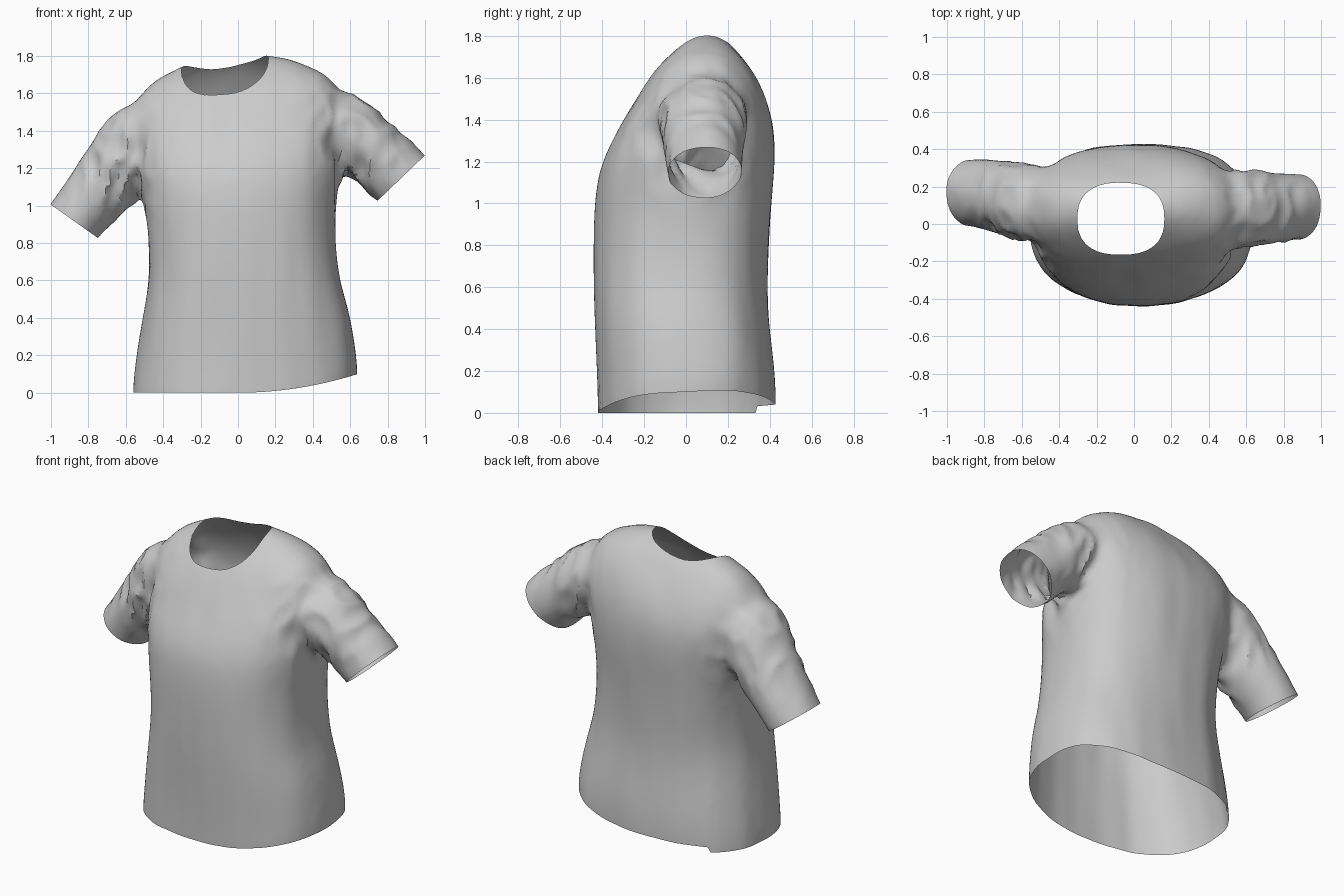
import bpy, bmesh, math
from mathutils import Vector, noise

cube = bpy.data.objects.get("Cube")
if cube:
    bpy.data.objects.remove(cube, do_unlink=True)


def super_point(angle, power=2.5):
    """Point on a rounded-square unit outline."""
    c, s = math.cos(angle), math.sin(angle)
    return (math.copysign(abs(c) ** (2 / power), c),
            math.copysign(abs(s) ** (2 / power), s))


def angles(count):
    return [math.tau * i / count for i in range(count)]


def loft(bm, rings):
    """Closed tube through rings of points."""
    loops = [[bm.verts.new(p) for p in ring] for ring in rings]
    for low, high in zip(loops, loops[1:]):
        n = len(low)
        for i in range(n):
            j = (i + 1) % n
            bm.faces.new((low[i], low[j], high[j], high[i]))
    bm.faces.new(loops[0][::-1])
    bm.faces.new(loops[-1])


def make_object(name, bm):
    bmesh.ops.recalc_face_normals(bm, faces=bm.faces)
    mesh = bpy.data.meshes.new(name)
    bm.to_mesh(mesh)
    bm.free()
    obj = bpy.data.objects.new(name, mesh)
    bpy.context.collection.objects.link(obj)
    return obj


def apply_modifier(obj, kind, **settings):
    mod = obj.modifiers.new(kind.title(), kind)
    for key, value in settings.items():
        setattr(mod, key, value)
    bpy.ops.object.select_all(action='DESELECT')
    bpy.context.view_layer.objects.active = obj
    obj.select_set(True)
    bpy.ops.object.modifier_apply(modifier=mod.name)


def torso_ring(z, x0, x1, y0, y1):
    """Horizontal outline; the shoulders tilt up towards +x."""
    tilt = 0.13 * min(max((z - 1) / 0.4, 0), 1)
    ring = []
    for a in angles(48):
        c, s = super_point(a)
        x = (x0 + x1) / 2 + c * (x1 - x0) / 2
        y = (y0 + y1) / 2 + s * (y1 - y0) / 2
        ring.append((x, y, z + tilt * x))
    return ring


def sleeve_ring(section, axis):
    x, y, z, r, ry = section
    up = Vector((-axis.z, 0, axis.x)) * math.copysign(1, axis.x)
    return [Vector((x, y, z)) + up * r * math.cos(a)
            + Vector((0, ry * math.sin(a), 0)) for a in angles(24)]


# Torso sections: height, x range, y range
TORSO = [
    (-0.20, -0.57, 0.64, -0.42, 0.43), (0.0, -0.565, 0.645, -0.42, 0.43),
    (0.15, -0.55, 0.635, -0.42, 0.425), (0.4, -0.51, 0.60, -0.43, 0.395),
    (0.6, -0.475, 0.545, -0.44, 0.385), (0.8, -0.48, 0.52, -0.44, 0.395),
    (1.0, -0.50, 0.52, -0.435, 0.41), (1.2, -0.53, 0.55, -0.41, 0.43),
    (1.4, -0.57, 0.56, -0.29, 0.42), (1.55, -0.59, 0.55, -0.20, 0.36),
    (1.64, -0.55, 0.48, -0.14, 0.305), (1.72, -0.46, 0.33, -0.06, 0.25),
    (1.79, -0.30, 0.16, 0.02, 0.18), (1.82, -0.15, 0.03, 0.07, 0.12),
]
# Sleeve sections: centre, radius up, radius in y; the third is the cuff
LEFT = [(0.33, 0.08, 1.50, 0.16, 0.18), (0.47, 0.08, 1.48, 0.21, 0.22),
        (0.675, 0.09, 1.32, 0.19, 0.20), (0.875, 0.09, 1.15, 0.18, 0.18)]
RIGHT = [(-0.35, 0.09, 1.45, 0.17, 0.18), (-0.50, 0.10, 1.40, 0.22, 0.22),
         (-0.665, 0.14, 1.16, 0.19, 0.20), (-0.88, 0.17, 0.92, 0.155, 0.18)]
LEFT_AXIS = Vector((0.69, 0, -0.72)).normalized()
RIGHT_AXIS = Vector((-0.58, 0, -0.82)).normalized()

# Solid shirt form: torso and sleeves fused into one surface
bm = bmesh.new()
loft(bm, [torso_ring(*section) for section in TORSO])
for path, axis in ((LEFT, LEFT_AXIS), (RIGHT, RIGHT_AXIS)):
    x, y, z, r, ry = path[-1]
    beyond = (x + axis.x * 0.14, y, z + axis.z * 0.14, r, ry)
    loft(bm, [sleeve_ring(s, axis) for s in path + [beyond]])
shirt = make_object("shirt", bm)
apply_modifier(shirt, 'SUBSURF', levels=2)
apply_modifier(shirt, 'REMESH', mode='VOXEL', voxel_size=0.024)

# Soften the joins, then press cloth folds into sleeves and torso
bm = bmesh.new()
bm.from_mesh(shirt.data)
for _ in range(7):
    bmesh.ops.smooth_vert(bm, verts=bm.verts, factor=0.5,
                          use_axis_x=True, use_axis_y=True, use_axis_z=True)
bm.normal_update()
ARMPITS = (Vector((0.57, 0.03, 1.33)), Vector((-0.58, 0.05, 1.22)))
moves = []
for v in bm.verts:
    near = max(math.exp(-((v.co - p).length / 0.24) ** 2) for p in ARMPITS)
    crease = abs(noise.noise(Vector((v.co.x * 11, v.co.y * 6, v.co.z * 5))))
    drape = noise.noise(Vector((v.co.x * 7, v.co.y * 7, v.co.z * 1.5)))
    moves.append(v.normal * (near * (0.02 - 0.09 * crease) + 0.007 * drape))
for v, move in zip(bm.verts, moves):
    v.co += move
bm.to_mesh(shirt.data)
bm.free()

# Neck opening: cut with a rounded column
NECK = Vector((-0.07, 0.028))
NECK_SIZE = Vector((0.232, 0.192))
bm = bmesh.new()
loft(bm, [[(NECK.x + c * NECK_SIZE.x, NECK.y + s * NECK_SIZE.y, z)
           for c, s in map(super_point, angles(64))] for z in (1.45, 2.0)])
cutter = make_object("neck_cutter", bm)
cutter.hide_render = True
apply_modifier(shirt, 'BOOLEAN', object=cutter, operation='DIFFERENCE', solver='EXACT')
bpy.data.objects.remove(cutter, do_unlink=True)

bm = bmesh.new()
bm.from_mesh(shirt.data)


def in_neck(p):
    u = abs(p.x - NECK.x) / NECK_SIZE.x
    w = abs(p.y - NECK.y) / NECK_SIZE.y
    return p.z > 1.4 and u ** 2.5 + w ** 2.5 < 1.004


def open_end(point, normal, belongs):
    """Slice one end off along a plane and leave it open."""
    faces = [f for f in bm.faces if belongs(f.calc_center_median())]
    geom = set(faces)
    for f in faces:
        geom.update(f.verts)
        geom.update(f.edges)
    bmesh.ops.bisect_plane(bm, geom=list(geom), dist=1e-5,
                           plane_co=point, plane_no=normal)
    gone = []
    for f in bm.faces:
        c = f.calc_center_median()
        if belongs(c) and (c - point).dot(normal) > 1e-5:
            gone.append(f)
    bmesh.ops.delete(bm, geom=gone, context='FACES')


bmesh.ops.delete(bm, geom=[f for f in bm.faces if in_neck(f.calc_center_median())],
                 context='FACES')

# Cuffs and hem
open_end(Vector(LEFT[-1][:3]), LEFT_AXIS, lambda c: c.x > 0.6 and c.z > 0.7)
open_end(Vector(RIGHT[-1][:3]), RIGHT_AXIS, lambda c: c.x < -0.6 and c.z > 0.65)
open_end(Vector((0, 0, 0)), Vector((0, 0, -1)), lambda c: c.z < 0.3)

# The hem rises towards +x and a little at the back
for v in bm.verts:
    fade = max(0, 1 - v.co.z / 0.6)
    v.co.z += fade * (0.1 * (max(v.co.x, 0) / 0.64) ** 2
                      + 0.04 * max(v.co.y, 0) / 0.43 * (v.co.x > -0.4))
bm.to_mesh(shirt.data)
bm.free()

# Plain grey cloth
cloth = bpy.data.materials.new("grey_cloth")
cloth.use_nodes = True
colour = (0.6, 0.6, 0.6, 1)
cloth.diffuse_color = colour
cloth.node_tree.nodes["Principled BSDF"].inputs["Base Color"].default_value = colour
shirt.data.materials.clear()
shirt.data.materials.append(cloth)

bpy.ops.object.select_all(action='DESELECT')
bpy.context.view_layer.objects.active = shirt
shirt.select_set(True)
bpy.ops.object.shade_smooth_by_angle(angle=math.radians(35))
